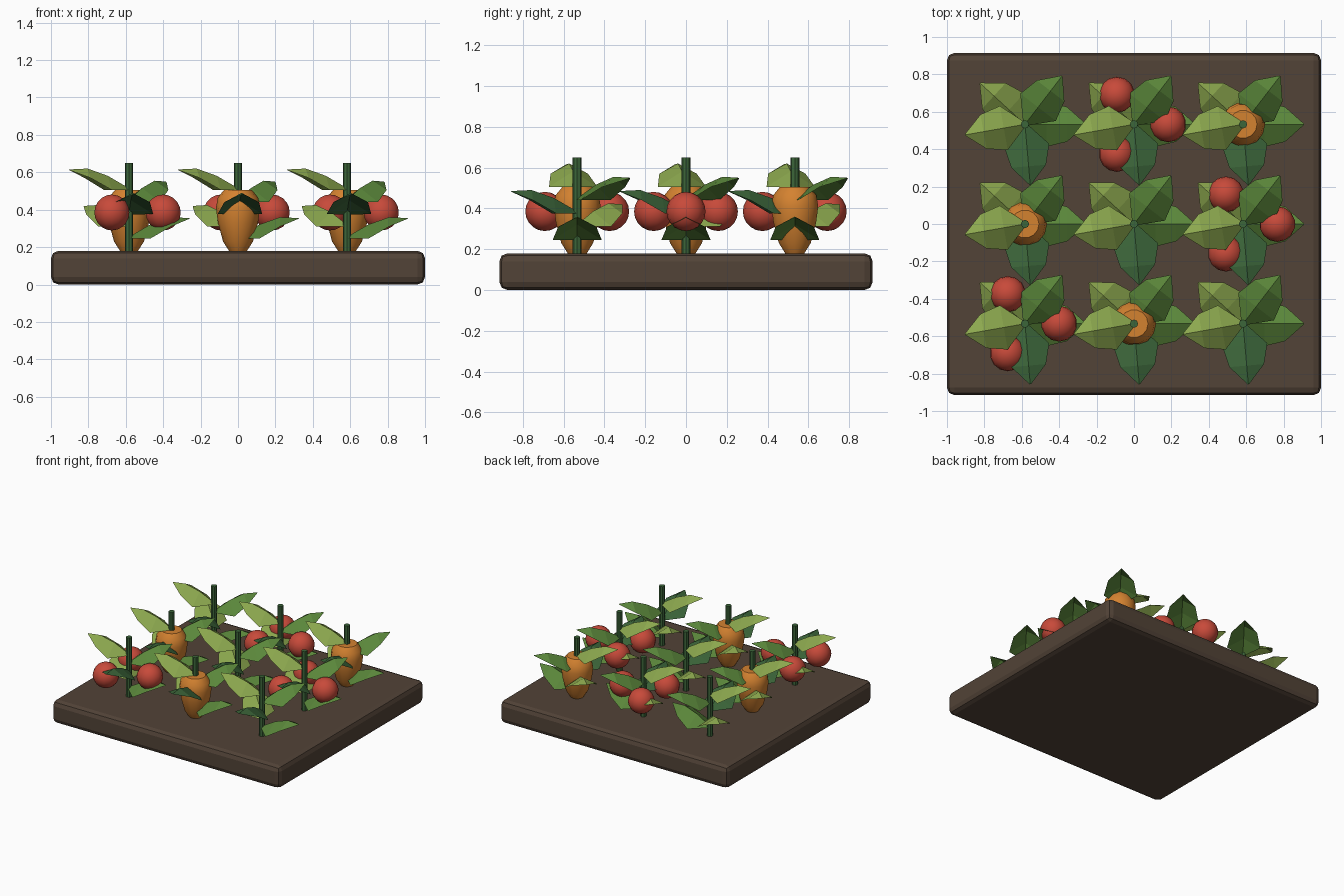
import bpy, bmesh, math
from mathutils import Matrix

if "Cube" in bpy.data.objects:
    bpy.data.objects.remove(bpy.data.objects["Cube"])


def material(name, rgb):
    m = bpy.data.materials.new(name)
    lin = [(c / 255 / 12.92) if c < 10 else ((c / 255 + 0.055) / 1.055) ** 2.4 for c in rgb]
    m.diffuse_color = (*lin, 1)
    m.use_nodes = True
    m.node_tree.nodes["Principled BSDF"].inputs["Base Color"].default_value = m.diffuse_color
    return m


SOIL = material("soil brown", (82, 67, 55))
DARK = material("dark green", (60, 102, 58))
MID = material("mid green", (90, 134, 58))
LIGHT = material("light green", (140, 168, 78))
RED = material("fruit red", (200, 74, 58))
ORANGE = material("fruit orange", (212, 130, 48))

SOIL_TOP = 0.18


def finish(name, bm, mat, smooth=None):
    bmesh.ops.recalc_face_normals(bm, faces=bm.faces)
    me = bpy.data.meshes.new(name)
    bm.to_mesh(me)
    bm.free()
    me.materials.append(mat)
    ob = bpy.data.objects.new(name, me)
    bpy.context.collection.objects.link(ob)
    if smooth:
        bpy.context.view_layer.objects.active = ob
        ob.select_set(True)
        bpy.ops.object.shade_smooth_by_angle(angle=math.radians(smooth))
        ob.select_set(False)
    return ob


# Soil slab with rounded edges
def soil_bed():
    bm = bmesh.new()
    bmesh.ops.create_cube(bm, size=1)
    bmesh.ops.scale(bm, vec=(2, 1.83, SOIL_TOP), verts=bm.verts)
    bmesh.ops.translate(bm, vec=(0, 0, SOIL_TOP / 2), verts=bm.verts)
    bmesh.ops.bevel(bm, geom=bm.edges[:], offset=0.04, segments=2,
                    profile=0.5, affect='EDGES')
    finish("soil_bed", bm, SOIL)


# Upright stem
def stem(x, y):
    bm = bmesh.new()
    height = 0.65 - SOIL_TOP + 0.02
    bmesh.ops.create_cone(bm, cap_ends=True, segments=8, radius1=0.022, radius2=0.022,
                          depth=height, matrix=Matrix.Translation((x, y, 0.65 - height / 2)))
    finish("stem", bm, DARK)


# Creased leaf: rows of (reach, half width, midrib height, edge drop)
LEAF_ROWS = [(0.0, 0.012, 0.0, 0.01), (0.115, 0.12, 0.066, 0.075),
             (0.225, 0.093, 0.105, 0.05), (0.325, 0.004, 0.1, 0.003)]


def leaf(x, y, base_z, angle, mat):
    bm = bmesh.new()
    rows = [[bm.verts.new((r, s * w, h - abs(s) * drop)) for s in (-1, 0, 1)]
            for r, w, h, drop in LEAF_ROWS]
    for a, b in zip(rows, rows[1:]):
        for i in (0, 1):
            bm.faces.new((a[i], b[i], b[i + 1], a[i + 1]))
    bm.transform(Matrix.Translation((x, y, base_z)) @ Matrix.Rotation(angle, 4, 'Z'))
    finish("leaf", bm, mat)


# Round fruit
def round_fruit(x, y, z):
    bm = bmesh.new()
    bmesh.ops.create_uvsphere(bm, u_segments=14, v_segments=10, radius=0.096,
                              matrix=Matrix.Translation((x, y, z)))
    finish("round_fruit", bm, RED, 30)


# Tapered fruit, turned from a profile of (radius, height)
FRUIT_PROFILE = [(0.045, 0.175), (0.08, 0.23), (0.107, 0.33), (0.118, 0.41),
                 (0.108, 0.465), (0.075, 0.505)]


def tapered_fruit(x, y, sides=14):
    bm = bmesh.new()
    rings = [[bm.verts.new((x + r * math.cos(math.tau * i / sides),
                            y + r * math.sin(math.tau * i / sides), z))
              for i in range(sides)] for r, z in FRUIT_PROFILE]
    for a, b in zip(rings, rings[1:]):
        for i in range(sides):
            j = (i + 1) % sides
            bm.faces.new((a[i], a[j], b[j], b[i]))
    bm.faces.new(rings[0])
    bm.faces.new(rings[-1])
    finish("tapered_fruit", bm, ORANGE, 40)


soil_bed()

# Three by three plants; leaves spiral up by the golden angle
for row in range(3):
    for col in range(3):
        x, y = (col - 1) * 0.583, (row - 1) * 0.533
        stem(x, y)
        for k in range(5):
            leaf(x, y, 0.255 + 0.065 * k, math.radians(137.5 * k), (MID, LIGHT, DARK)[k % 3])
        # Fruit kind runs along the diagonals of the bed
        kind = (col - row) % 3
        if kind == 0 and row == col == 0 or (row, col) in ((1, 2), (2, 1)):
            for k in range(3):
                a = math.tau * k / 3
                round_fruit(x + 0.183 * math.cos(a), y + 0.183 * math.sin(a), 0.385)
        elif (row, col) in ((0, 1), (1, 0), (2, 2)):
            tapered_fruit(x, y)
